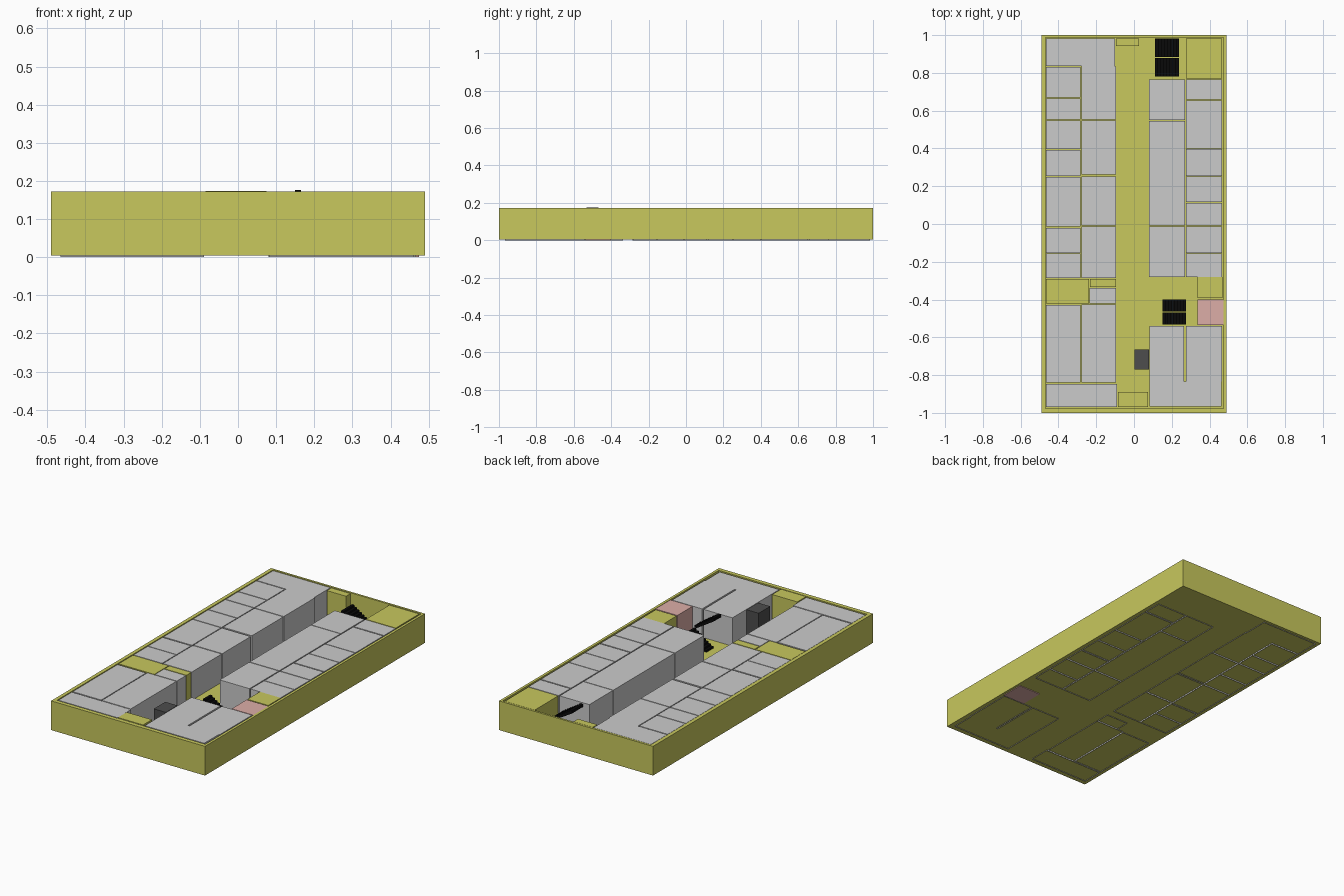
import bpy, bmesh

if "Cube" in bpy.data.objects:
    bpy.data.objects.remove(bpy.data.objects["Cube"])

TOP = 0.170      # ceiling height of the rooms
FLOOR = 0.007    # top of the floor slab


def material(name, rgb):
    m = bpy.data.materials.new(name)
    m.diffuse_color = (*rgb, 1)
    m.use_nodes = True
    m.node_tree.nodes["Principled BSDF"].inputs["Base Color"].default_value = m.diffuse_color
    return m


YELLOW = material("yellow", (0.58, 0.58, 0.11))
PINK = material("pink", (0.72, 0.42, 0.39))
DARK = material("dark_grey", (0.075, 0.075, 0.075))
BLACK = material("black", (0.003, 0.003, 0.003))


def finish(name, bm, mat=None):
    bmesh.ops.recalc_face_normals(bm, faces=bm.faces)
    me = bpy.data.meshes.new(name)
    bm.to_mesh(me)
    bm.free()
    ob = bpy.data.objects.new(name, me)
    bpy.context.collection.objects.link(ob)
    if mat:
        me.materials.append(mat)
    return ob


def extrude(name, points, vec, mat=None, open_base=False):
    """Extrude a closed outline along a vector."""
    bm = bmesh.new()
    base = bm.faces.new([bm.verts.new(p) for p in points])
    res = bmesh.ops.extrude_face_region(bm, geom=[base], use_keep_orig=True)
    bmesh.ops.translate(bm, vec=vec, verts=[v for v in res["geom"] if isinstance(v, bmesh.types.BMVert)])
    bmesh.ops.recalc_face_normals(bm, faces=bm.faces)
    if open_base:
        bmesh.ops.delete(bm, geom=[base], context="FACES_ONLY")
        me_name = finish(name, bm, mat)
        return me_name
    return finish(name, bm, mat)


def prism(name, outline, z0, z1, mat=None, open_base=False):
    return extrude(name, [(x, y, z0) for x, y in outline], (0, 0, z1 - z0), mat, open_base)


def rect(x0, x1, y0, y1):
    return [(x0, y0), (x1, y0), (x1, y1), (x0, y1)]


def room_column(name, x0, x1, spans):
    for i, (y0, y1) in enumerate(spans):
        prism(f"{name}_{i + 1}", rect(x0, x1, y0, y1), 0, TOP, None, True)


# Outer walls and floor slab: a tray with an inset, sunken top
bm = bmesh.new()
rings = []
for outline, z in ((rect(-.49, .49, -1, 1), .004), (rect(-.49, .49, -1, 1), .172),
                   (rect(-.469, .475, -.976, .988), .172), (rect(-.469, .475, -.976, .988), FLOOR)):
    rings.append([bm.verts.new((x, y, z)) for x, y in outline])
for a, b in zip(rings, rings[1:]):
    for i in range(4):
        j = (i + 1) % 4
        bm.faces.new((a[i], a[j], b[j], b[i]))
bm.faces.new(rings[0])
bm.faces.new(rings[-1])
finish("outer_wall_and_floor", bm, YELLOW)

# Rows of rooms either side of the corridor
room_column("left_outer_room", -.465, -.284,
            [(.67, .83), (.553, .665), (.398, .548), (.255, .393), (-.013, .25),
             (-.153, -.021), (-.285, -.157), (-.838, -.43)])
room_column("left_inner_room", -.279, -.095,
            [(.262, .547), (-.007, .251), (-.285, -.013), (-.84, -.425)])
room_column("right_inner_room", .08, .269, [(.55, .765), (-.009, .546), (-.28, -.014)])
room_column("right_outer_room", .275, .467,
            [(.66, .765), (.401, .653), (.255, .397), (.117, .251), (-.009, .11),
             (-.153, -.014), (-.28, -.157)])
room_column("small_left_room", -.235, -.095, [(-.42, -.338)])
room_column("front_left_room", -.465, -.089, [(-.968, -.846)])

# Larger rooms with notched plans
prism("back_left_room", [(-.279, .552), (-.095, .552), (-.095, .835), (-.1, .835), (-.1, .983),
                         (-.465, .983), (-.465, .836), (-.279, .836)], 0, TOP, None, True)
prism("front_right_room", [(.083, -.967), (.462, -.967), (.462, -.835), (.467, -.835), (.467, -.54),
                           (.276, -.54), (.276, -.835), (.266, -.835), (.266, -.54),
                           (.083, -.54)], 0, TOP, None, True)

# Yellow service rooms and lobbies
for name, r in (("back_right_lobby", (.275, .465, .77, .983)),
                ("back_entrance", (-.095, .027, .943, .983)),
                ("front_entrance", (-.085, .075, -.97, -.89)),
                ("left_service_room", (-.465, -.239, -.42, -.29)),
                ("left_service_niche", (-.234, -.095, -.333, -.29)),
                ("right_service_room", (.335, .468, -.393, -.28))):
    prism(name, rect(*r), FLOOR - .002, .173 if name == "front_entrance" else TOP, YELLOW)

prism("pink_room", rect(.335, .475, -.536, -.4), 0, TOP, PINK)
prism("lift_shaft", rect(.003, .08, -.77, -.665), FLOOR - .002, TOP, DARK)


# Two-flight staircases
def flight(name, x_low, x_high, y0, y1, z0, z1, steps=8):
    dx, dz = (x_high - x_low) / steps, (z1 - z0) / steps
    pts = []
    for i in range(steps):
        pts += [(x_low + i * dx, z0 + i * dz), (x_low + i * dx, z0 + (i + 1) * dz)]
    pts += [(x_high, z1), (x_high, z1 - 1.6 * dz), (x_low + dx, z0)]
    extrude(name, [(x, y0, z) for x, z in pts], (0, y1 - y0, 0), BLACK)


def staircase(name, x0, x1, y0, y1, top):
    ym, zm = (y0 + y1) / 2, (FLOOR + top) / 2
    flight(name + "_lower_flight", x0, x1, ym + .002, y1, FLOOR, zm)
    flight(name + "_upper_flight", x1, x0, y0, ym - .002, zm, top)


staircase("back_stairs", .11, .237, .78, .983, .171)
staircase("front_stairs", .15, .275, -.533, -.4, .176)
